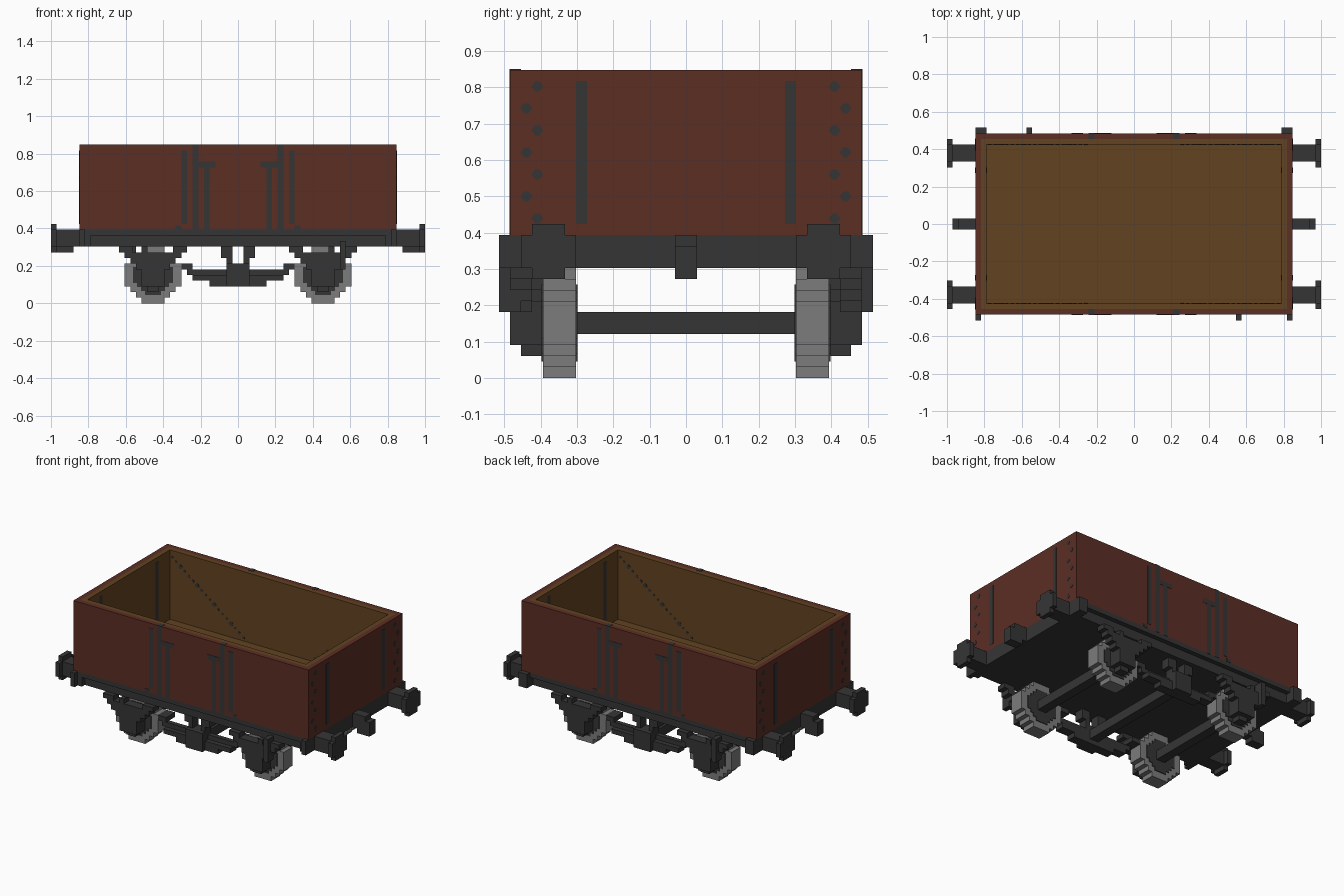
import bpy, bmesh
from mathutils import Matrix

V = 1 / 33  # size of one block

cube = bpy.data.objects.get("Cube")
if cube:
    bpy.data.objects.remove(cube, do_unlink=True)


def material(name, rgb):
    lin = [((c / 255 + 0.055) / 1.055) ** 2.4 for c in rgb] + [1]
    m = bpy.data.materials.new(name)
    m.use_nodes = True
    m.diffuse_color = lin
    bsdf = m.node_tree.nodes["Principled BSDF"]
    bsdf.inputs["Base Color"].default_value = lin
    bsdf.inputs["Roughness"].default_value = 0.9
    return m


RED = material("oxide red", (92, 46, 36))
IRON = material("dark iron", (53, 53, 53))
STEEL = material("wheel steel", (124, 124, 124))
WOOD = material("brown timber", (98, 66, 33))


def finish(name, bm, mat):
    bmesh.ops.scale(bm, vec=(V, V, V), verts=bm.verts)
    bmesh.ops.recalc_face_normals(bm, faces=bm.faces)
    me = bpy.data.meshes.new(name)
    bm.to_mesh(me)
    bm.free()
    me.materials.append(mat)
    ob = bpy.data.objects.new(name, me)
    bpy.context.collection.objects.link(ob)
    return ob


def boxes(name, mat, items):
    """Blocks given as (x0, x1, y0, y1, z0, z1) in block units."""
    bm = bmesh.new()
    for x0, x1, y0, y1, z0, z1 in items:
        mid = ((x0 + x1) / 2, (y0 + y1) / 2, (z0 + z1) / 2)
        size = (abs(x1 - x0), abs(y1 - y0), abs(z1 - z0), 1)
        bmesh.ops.create_cube(bm, size=1, matrix=Matrix.Translation(mid) @ Matrix.Diagonal(size))
    return finish(name, bm, mat)


def mirror(items, x=True, y=True):
    """Repeat blocks across the x and y axes."""
    return [(a * sx, b * sx, c * sy, d * sy, e, f) for a, b, c, d, e, f in items
            for sx in ((1, -1) if x else (1,)) for sy in ((1, -1) if y else (1,))]


def prism(bm, points, offset):
    """Extrude a closed outline of 3D points along an offset."""
    face = bm.faces.new([bm.verts.new(p) for p in points])
    ext = bmesh.ops.extrude_face_region(bm, geom=[face])
    verts = [e for e in ext["geom"] if isinstance(e, bmesh.types.BMVert)]
    bmesh.ops.translate(bm, vec=offset, verts=verts)


# Body: red outer planks, timber lining and floor
boxes("body_side", RED, mirror([(-28, 28, 15, 16, 13, 28)], x=False))
boxes("body_end", RED, mirror([(27, 28, -15, 15, 13, 28)], y=False))
boxes("lining_side", WOOD, mirror([(-27, 27, 14, 15, 13, 28)], x=False))
boxes("lining_end", WOOD, mirror([(26, 27, -14, 14, 13, 28)], y=False))
boxes("floor", WOOD, [(-26, 26, -14, 14, 12.5, 13.05)])

# Iron straps on the sides and ends
E = 0.06
boxes("door_straps", IRON, mirror([
    (9, 10, 15.5, 16 + E, 14, 27), (7, 8, 15, 16 + E, 13, 28 + E),
    (5, 6, 15.5, 16 + E, 13, 25), (4, 7, 15.5, 16 + E, 24, 25),
    (10, 11, 15.5, 16 + E, 13, 13.7)]))
boxes("end_straps", IRON, mirror([(26 - E, 28 + E, 9, 10, 14, 27)]))

# Zigzag bolts on the ends
bolt = [(-.55, 0), (-.2, .45), (.2, .45), (.55, 0), (.2, -.45), (-.2, -.45)]
bm = bmesh.new()
for i in range(7):
    z, yc = 14.5 + 2 * i, 13.5 + i % 2
    for sx in (1, -1):
        for sy in (1, -1):
            prism(bm, [(sx * 27.9, sy * yc + a, z + b) for a, b in bolt], (sx * 0.16, 0, 0))
finish("end_bolts", bm, IRON)

# Diagonal bracing studs on the inner side walls
bm = bmesh.new()
for i in range(18):
    x, z, s = 25.5 - i, 26.5 - 0.75 * i, 1.0 if i % 4 == 2 else 0.6
    for sx in (1, -1):
        for sy in (1, -1):
            prism(bm, [(sx * x + a * s, sy * 14.1, z + b * s) for a, b in bolt], (0, -sy * 0.16, 0))
finish("inner_diagonal_braces", bm, IRON)

# Underframe
boxes("underframe", IRON, [(-28, 28, -16, 16, 12, 13), (-26, 26, -15, 15, 10, 12)])
boxes("headstock", IRON, mirror([(26, 28, -16, 16, 10, 13)], y=False))
boxes("corner_brackets", IRON, mirror([(26, 28, 16, 17, 10, 13), (27, 28, -17, -16, 10, 13)], y=False))

# Buffers and couplings
boxes("buffers", IRON, mirror([
    (28, 32, 11, 14, 10, 13), (32, 33, 10, 15, 10, 13),
    (32, 33, 11, 14, 9, 10), (32, 33, 11, 14, 13, 14)]))
boxes("couplings", IRON, mirror([
    (28, 30, -1, 1, 10, 13), (29, 32, -1, 1, 9, 12), (30, 31, -1, 1, 12, 13)], y=False))

# Wheels: stepped discs with dark centres
quarter = [(5, 2), (4, 2), (4, 3), (3, 3), (3, 4), (2, 4), (2, 5)]
outline = (quarter + [(-a, b) for a, b in reversed(quarter)]
           + [(-a, -b) for a, b in quarter] + [(a, -b) for a, b in reversed(quarter)])


def discs(name, mat, scale, y0, y1):
    bm = bmesh.new()
    for cx in (15, -15):
        for sy in (1, -1):
            prism(bm, [(cx + a * scale, sy * y0, 5 + b * scale) for a, b in outline],
                  (0, sy * (y1 - y0), 0))
    finish(name, bm, mat)


discs("wheels", STEEL, 1.0, 10, 13)
discs("wheel_centres", IRON, 0.7, 9.85, 13.15)
boxes("axles", IRON, mirror([(14, 16, -10, 10, 4, 6)], y=False))

# Axle boxes under stepped leaf springs
springs = [(13, 17, 13, 16, 3, 7), (14, 16, 13, 15, 2, 3)]
for half, z in ((3, 6), (4, 7), (5, 8)):
    springs.append((15 - half, 15 + half, 14, 16, z, z + 1))
springs += [(9, 11.5, 14, 16, 9, 10), (18.5, 21, 14, 16, 9, 10), (16, 17, 14, 16, 9, 10)]
boxes("axle_boxes_and_springs", IRON, mirror(springs))

# Brake gear: hangers, push rods, shoes and cross shaft
boxes("brake_hangers", IRON, mirror([
    (1, 3, 12, 14, 8, 10), (1, 2, 12, 14, 6, 8), (0, 2, 12, 15, 3, 7)]))
boxes("brake_rods", IRON, mirror([
    (0, 9, 12, 13, 5, 6), (2, 8, 12, 14, 4, 5), (0, 5, 12, 14, 3, 4), (8, 10, 10, 13, 6, 7)]))
boxes("brake_shaft", IRON, [(-1, 1, -12, 12, 4, 6)])
boxes("lever_guards", IRON, [(18, 19, -17, -15, 6, 11), (-19, -18, 15, 17, 6, 11)])
